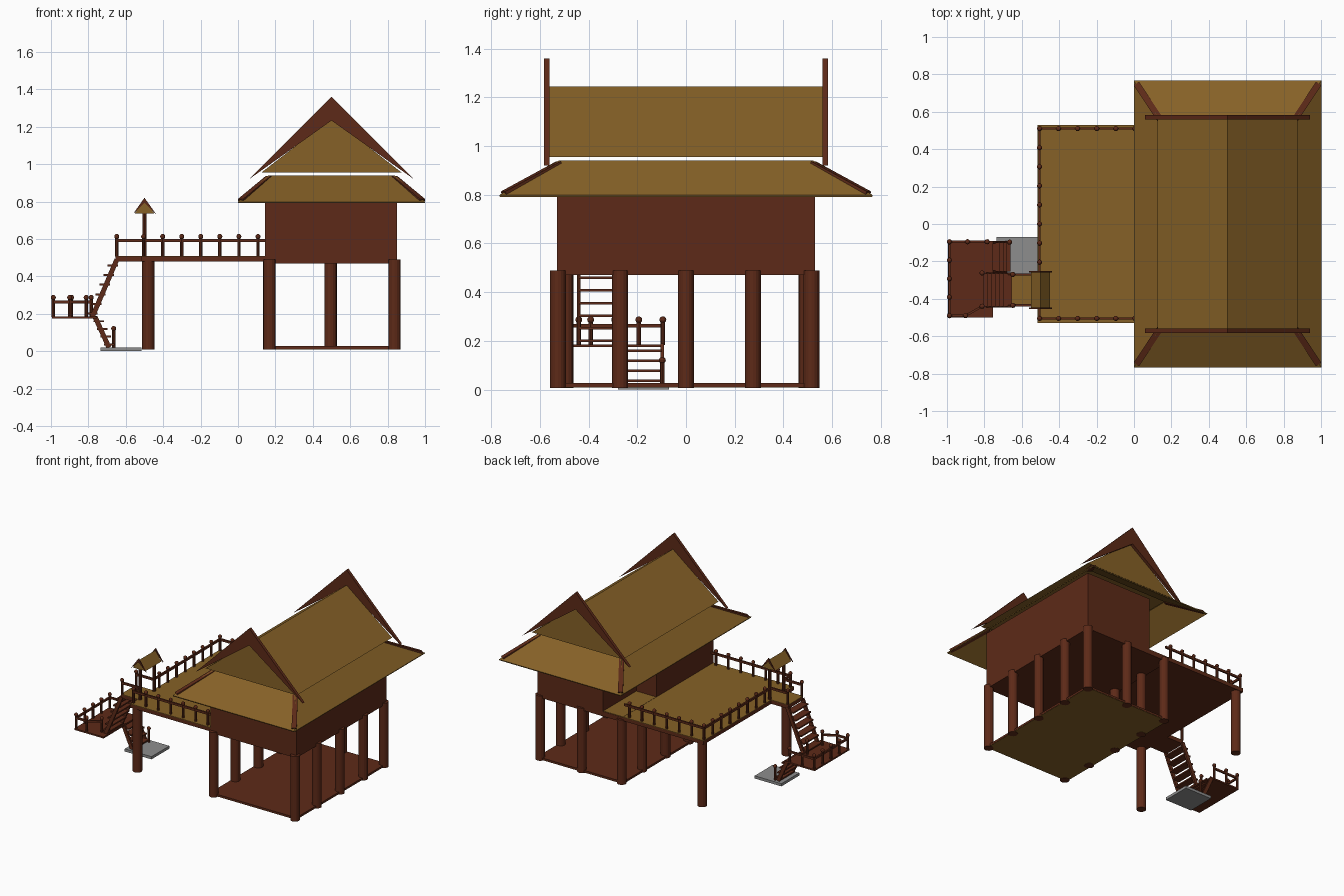
import bpy, bmesh
from mathutils import Vector, Matrix

if "Cube" in bpy.data.objects:
    bpy.data.objects.remove(bpy.data.objects["Cube"])


def material(name, rgb):
    m = bpy.data.materials.new(name)
    m.diffuse_color = (*rgb, 1)
    m.use_nodes = True
    m.node_tree.nodes["Principled BSDF"].inputs["Base Color"].default_value = m.diffuse_color
    return m


WOOD = material("dark_wood", (0.11, 0.023, 0.009))
STRAW = material("straw", (0.24, 0.12, 0.02))
STONE = material("stone", (0.27, 0.27, 0.27))


def finish(name, bm, mat):
    bmesh.ops.recalc_face_normals(bm, faces=bm.faces[:])
    me = bpy.data.meshes.new(name)
    bm.to_mesh(me)
    bm.free()
    me.materials.append(mat)
    ob = bpy.data.objects.new(name, me)
    bpy.context.collection.objects.link(ob)
    return ob


def box(name, x, y, z, mat=WOOD):
    """Box from (min, max) ranges."""
    bm = bmesh.new()
    c = Vector([(a + b) / 2 for a, b in (x, y, z)])
    s = [b - a for a, b in (x, y, z)]
    bmesh.ops.create_cube(bm, size=1, matrix=Matrix.Translation(c) @ Matrix.Diagonal((*s, 1)))
    return finish(name, bm, mat)


def beam(name, p, q, w, h, mat=WOOD):
    """Rectangular bar between two points."""
    p, q = Vector(p), Vector(q)
    d = q - p
    rot = d.to_track_quat('X', 'Z').to_matrix().to_4x4()
    bm = bmesh.new()
    bmesh.ops.create_cube(bm, size=1, matrix=Matrix.Translation((p + q) / 2) @ rot
                          @ Matrix.Diagonal((d.length, w, h, 1)))
    return finish(name, bm, mat)


def prism(name, pts, vec, mat):
    """Extrude a flat 3D outline along a vector."""
    bm = bmesh.new()
    f = bm.faces.new([bm.verts.new(p) for p in pts])
    r = bmesh.ops.extrude_face_region(bm, geom=[f])
    bmesh.ops.translate(bm, vec=vec, verts=[v for v in r['geom'] if isinstance(v, bmesh.types.BMVert)])
    return finish(name, bm, mat)


def post(name, x, y, z0, z1, r, sides=16):
    bm = bmesh.new()
    bmesh.ops.create_cone(bm, cap_ends=True, segments=sides, radius1=r, radius2=r, depth=z1 - z0,
                          matrix=Matrix.Translation((x, y, (z0 + z1) / 2)))
    return finish(name, bm, WOOD)


def baluster(x, y, z, h=0.12):
    """Thin rail post with a ball on top."""
    bm = bmesh.new()
    bmesh.ops.create_cone(bm, cap_ends=True, segments=8, radius1=0.009, radius2=0.009, depth=h - 0.02,
                          matrix=Matrix.Translation((x, y, z + (h - 0.02) / 2)))
    bmesh.ops.create_uvsphere(bm, u_segments=10, v_segments=6, radius=0.014,
                              matrix=Matrix.Translation((x, y, z + h - 0.014)))
    return finish("railing_post", bm, WOOD)


def gable(name, cx, a, zb, za, y0, y1, b, zb2, za2, t):
    """Straw gable roof with a tapered chevron board at each end."""
    prism(name, [(cx - a, y0, zb), (cx + a, y0, zb), (cx, y0, za)], (0, y1 - y0, 0), STRAW)
    for y in (y0 - t, y1):
        prism(name + "_bargeboard", [(cx - b, y, zb2), (cx, y, za2), (cx + b, y, zb2), (cx, y, za - 0.012)],
              (0, t, 0), WOOD)


def stair(name, top, bottom, ya, yb, n, side):
    """Two stringers with flat treads; top and bottom are (x, z)."""
    for y in (ya, yb):
        beam(name + "_stringer", (top[0], y, top[1]), (bottom[0], y, bottom[1]), 0.014, 0.026)
    for i in range(n):
        k = (i + 0.6) / n
        x = top[0] + (bottom[0] - top[0]) * k + side * 0.008
        z = top[1] + (bottom[1] - top[1]) * k
        box(name + "_tread", (x - 0.028, x + 0.028), (ya, yb), (z - 0.005, z + 0.005))


# House posts and ground floor
POST_Y = (-0.525, -0.27, 0, 0.275, 0.515)
for x in (0.168, 0.837):
    for y in POST_Y:
        post("house_post", x, y, 0.008, 0.49, 0.033)
post("house_post_back_middle", 0.495, 0.515, 0.008, 0.49, 0.033)
box("ground_floor", (0.145, 0.85), (-0.53, 0.53), (0.012, 0.027))
box("ground_floor_underside", (0.147, 0.848), (-0.528, 0.528), (0.010, 0.012), STRAW)

# House body with recessed porch at the back left
box("house_floor", (0.145, 0.85), (-0.53, 0.53), (0.47, 0.505))
box("porch_floor", (0.147, 0.31), (0.14, 0.528), (0.505, 0.509), STRAW)
prism("house_walls", [(0.145, -0.53, 0.475), (0.85, -0.53, 0.475), (0.85, 0.53, 0.475),
                      (0.31, 0.53, 0.475), (0.31, 0.14, 0.475), (0.145, 0.14, 0.475)],
      (0, 0, 0.425), WOOD)

# Lower skirt roof: open four-sided band with hip boards
CORNERS = ((-1, -1), (1, -1), (1, 1), (-1, 1))
bm = bmesh.new()
low = [bm.verts.new((0.5 + sx * 0.5, sy * 0.765, 0.795)) for sx, sy in CORNERS]
high = [bm.verts.new((0.5 + sx * 0.335, sy * 0.52, 0.937)) for sx, sy in CORNERS]
for i in range(4):
    j = (i + 1) % 4
    bm.faces.new((low[i], low[j], high[j], high[i]))
skirt = finish("skirt_roof", bm, STRAW)
mod = skirt.modifiers.new("thickness", 'SOLIDIFY')
mod.thickness = 0.008
mod.offset = 0
for sx, sy in CORNERS:
    beam("hip_board", (0.5 + sx * 0.485, sy * 0.748, 0.806), (0.5 + sx * 0.335, sy * 0.52, 0.93), 0.034, 0.016)

# Main gable roof
gable("main_roof", 0.5, 0.375, 0.955, 1.245, -0.56, 0.56, 0.44, 0.92, 1.36, 0.022)

# Deck and entrance landing
box("deck", (-0.515, 0.145), (-0.53, 0.53), (0.48, 0.505))
box("deck_boards", (-0.515, 0.145), (-0.53, 0.53), (0.505, 0.509), STRAW)
box("landing", (-0.655, -0.515), (-0.44, -0.265), (0.48, 0.505))
box("landing_boards", (-0.655, -0.515), (-0.44, -0.265), (0.505, 0.509), STRAW)
for y in (-0.495, 0.495):
    post("deck_post", -0.48, y, 0.008, 0.48, 0.033)

# Deck railing
Z = 0.507
for y in (-0.505, 0.51):
    for i in range(7):
        baluster(-0.505 + i * 0.102, y, Z)
    beam("deck_rail", (-0.505, y, 0.593), (0.15, y, 0.593), 0.012, 0.016)
for i in range(1, 8):
    baluster(-0.505, 0.51 - i * 0.102, Z)
beam("deck_rail_left", (-0.505, 0.51, 0.593), (-0.505, -0.27, 0.593), 0.012, 0.016)
beam("deck_rail_left_front", (-0.505, -0.435, 0.593), (-0.505, -0.505, 0.593), 0.012, 0.016)

# Entrance gate with small roof
for y in (-0.435, -0.27):
    post("gate_post", -0.5, y, Z, 0.75, 0.012, 10)
    baluster(-0.648, y, Z)
    beam("landing_rail", (-0.648, y, 0.593), (-0.5, y, 0.593), 0.012, 0.016)
gable("gate_roof", -0.5, 0.052, 0.737, 0.806, -0.447, -0.258, 0.062, 0.733, 0.82, 0.008)

# Upper stair, half-way platform, lower stair
stair("upper_stair", (-0.648, 0.49), (-0.78, 0.18), -0.44, -0.265, 6, -1)
box("platform", (-0.995, -0.755), (-0.5, -0.09), (0.175, 0.186))
stair("lower_stair", (-0.765, 0.185), (-0.69, 0.02), -0.255, -0.098, 4, 1)
box("stepping_stone", (-0.735, -0.515), (-0.28, -0.07), (0, 0.02), STONE)
baluster(-0.665, -0.097, 0.02, 0.115)

# Platform railing
for i in range(5):
    baluster(-0.987, -0.095 - i * 0.0988, 0.183, 0.118)
for x, y in ((-0.89, -0.095), (-0.785, -0.095), (-0.9, -0.49), (-0.812, -0.44), (-0.812, -0.262)):
    baluster(x, y, 0.183, 0.118)
R = 0.263
for p, q in (((-0.987, -0.095), (-0.987, -0.49)), ((-0.987, -0.095), (-0.785, -0.095)),
             ((-0.987, -0.49), (-0.9, -0.49)), ((-0.9, -0.49), (-0.812, -0.44))):
    beam("platform_rail", (*p, R), (*q, R), 0.012, 0.014)
